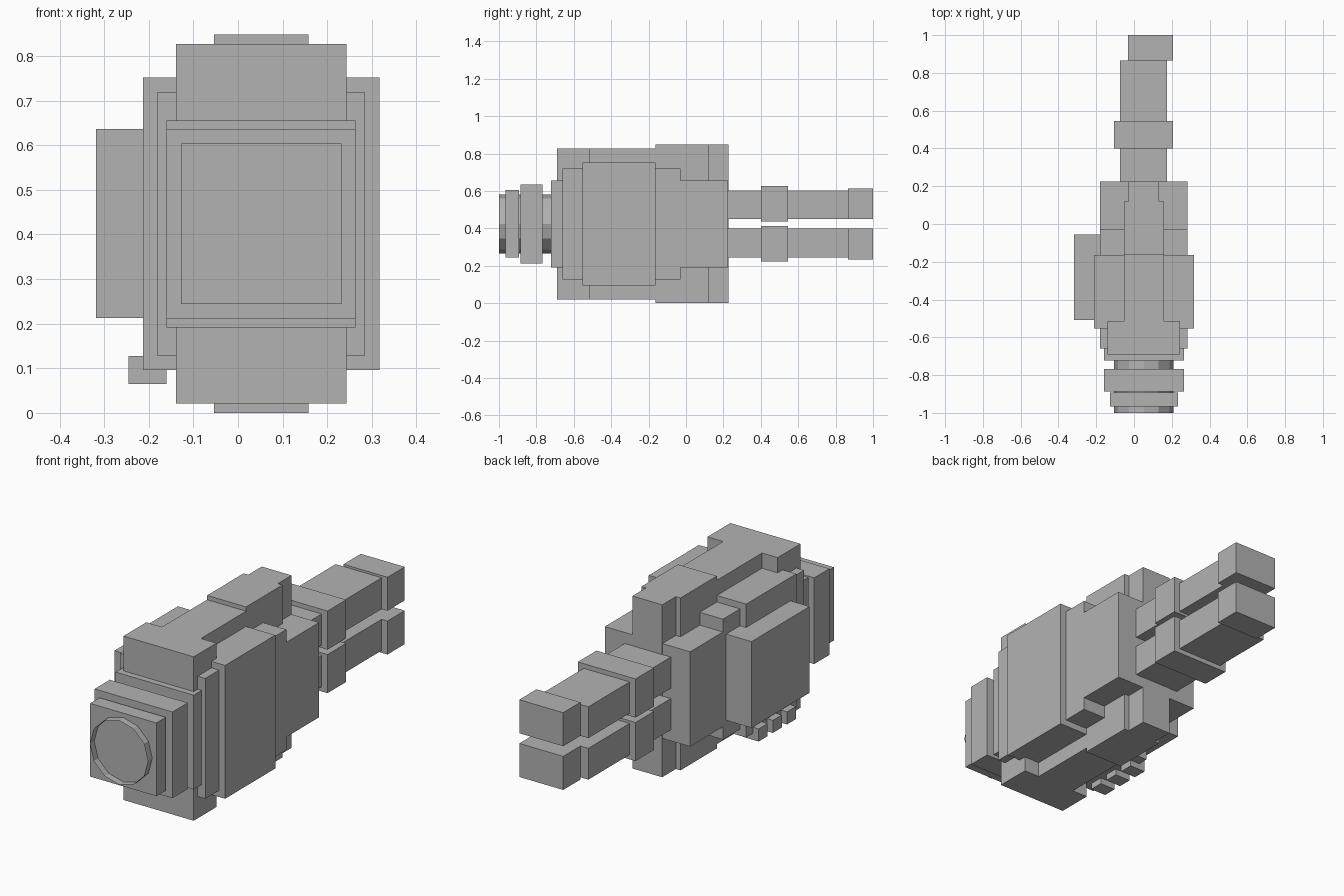
import bpy
import bmesh
import math

cube = bpy.data.objects.get("Cube")
if cube:
    bpy.data.objects.remove(cube, do_unlink=True)

grey = bpy.data.materials.new("plain grey")
grey.use_nodes = True
colour = (0.45, 0.45, 0.45, 1)
grey.diffuse_color = colour
grey.node_tree.nodes["Principled BSDF"].inputs["Base Color"].default_value = colour

AXIS_X = 0.052   # centre line of the body
MID_Z = 0.424    # height of the body's centre


def finish(name, bm):
    mesh = bpy.data.meshes.new(name)
    bm.to_mesh(mesh)
    bm.free()
    mesh.materials.append(grey)
    obj = bpy.data.objects.new(name, mesh)
    bpy.context.collection.objects.link(obj)
    return obj


def box(name, xs, ys, zs):
    """Box between the given limits on each axis."""
    bm = bmesh.new()
    bmesh.ops.create_cube(bm, size=1)
    for v in bm.verts:
        for i, (low, high) in enumerate((xs, ys, zs)):
            v.co[i] = low if v.co[i] < 0 else high
    return finish(name, bm)


def core(name, half_x, ys, half_z):
    """Box centred on the body axis."""
    return box(name, (AXIS_X - half_x, AXIS_X + half_x), ys,
               (MID_Z - half_z, MID_Z + half_z))


# Main body, stepped along its length
core("main_body", 0.232, (-0.66, -0.03), 0.296)
core("rear_body", 0.232, (-0.03, 0.225), 0.233)
core("front_plate", 0.212, (-0.722, -0.66), 0.232)
core("side_armour", 0.265, (-0.553, -0.163), 0.328)

# Tall spine that shows above and below the body
core("spine_head", 0.191, (-0.691, -0.514), 0.403)
core("spine_front", 0.106, (-0.514, -0.163), 0.403)
core("spine_rear", 0.106, (-0.163, 0.12), 0.424)
core("spine_tail", 0.081, (0.12, 0.226), 0.424)

# Square collars around the nose tube
core("nose_collar_large", 0.212, (-0.886, -0.768), 0.212)
core("nose_collar_small", 0.18, (-0.966, -0.893), 0.18)

# Open twelve-sided nose tube
bm = bmesh.new()
bmesh.ops.create_cone(bm, cap_ends=False, segments=12,
                      radius1=0.158, radius2=0.158, depth=0.29)
for v in bm.verts:
    x, y, z = v.co
    angle = round(math.atan2(y, x) / (math.pi / 6)) * math.pi / 6
    v.co = (AXIS_X + 0.158 * math.cos(angle),
            -0.855 + z,
            MID_Z + 0.158 * math.sin(angle))
bmesh.ops.recalc_face_normals(bm, faces=bm.faces)
finish("nose_tube", bm)

# Twin rear arms, mirrored about the middle height
for label, side in (("upper", 1), ("lower", -1)):
    def arm(part, xs, ys, low, high):
        zs = sorted((MID_Z + side * low, MID_Z + side * high))
        box(label + "_" + part, xs, ys, zs)

    arm("arm", (-0.075, 0.175), (0.225, 0.866), 0.025, 0.179)
    arm("arm_collar", (-0.107, 0.207), (0.4, 0.545), 0.012, 0.202)
    arm("arm_tip", (-0.032, 0.207), (0.866, 1.0), 0.025, 0.19)

# Pod on the right flank with three pegs under it
box("side_pod", (-0.318, -0.18), (-0.507, -0.055), (0.213, 0.637))
for i in range(3):
    front = -0.285 - 0.11 * i
    box(f"peg_{i + 1}", (-0.245, -0.16), (front, front + 0.07), (0.065, 0.127))
